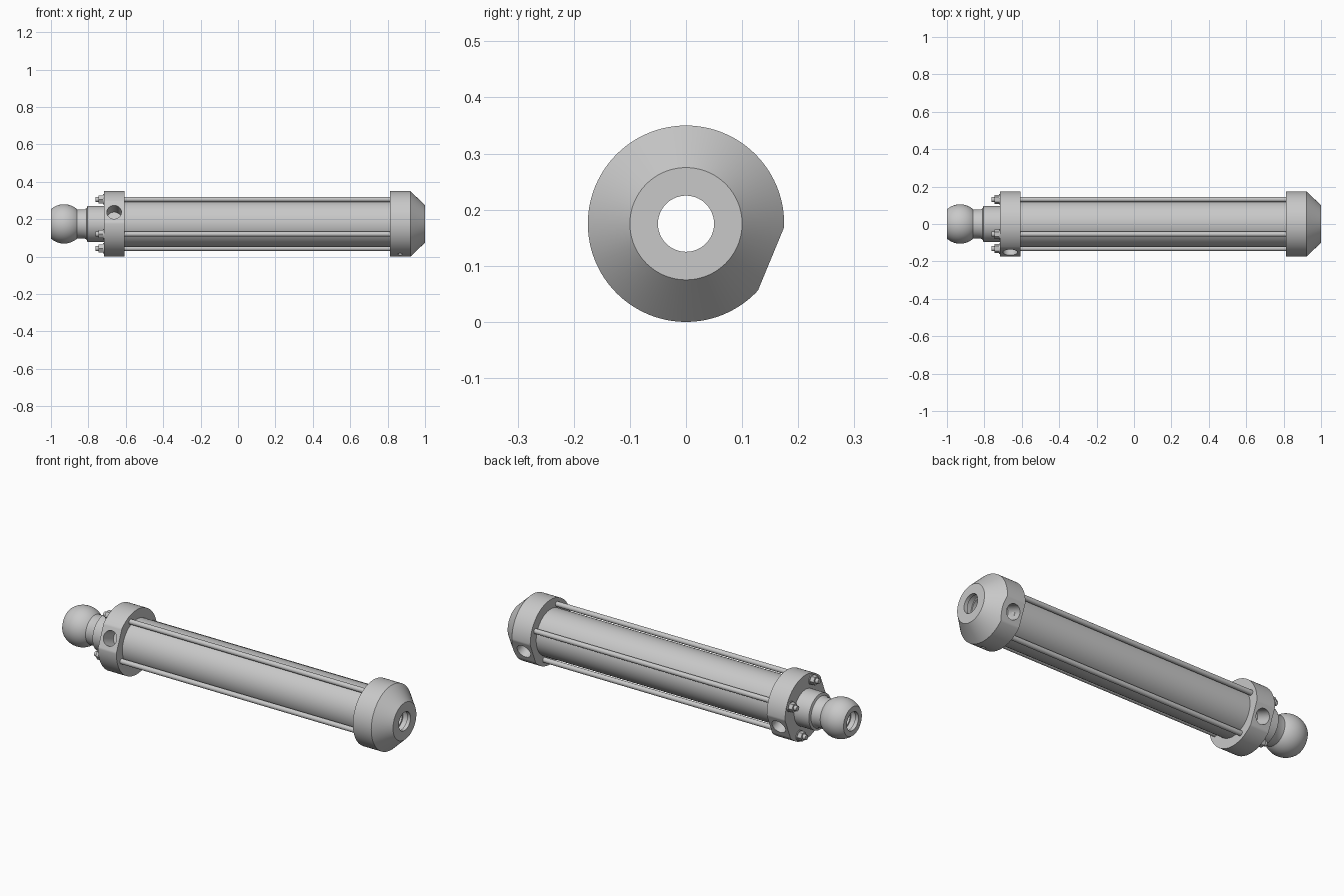
import bpy, bmesh, math
from mathutils import Vector, Matrix

if bpy.data.objects.get("Cube"):
    bpy.data.objects.remove(bpy.data.objects["Cube"])

AXIS_Z = 0.175      # height of the cylinder axis
RIM = 0.175         # radius of head and cap
BORE = 0.05
ROD_R = 0.142       # tie rod circle
TILT = math.radians(22.5)

steel = bpy.data.materials.new("steel_grey")
steel.use_nodes = True
GREY = (0.58, 0.58, 0.58, 1)
steel.diffuse_color = GREY
steel.node_tree.nodes["Principled BSDF"].inputs["Base Color"].default_value = GREY


def finish(name, bm):
    bmesh.ops.recalc_face_normals(bm, faces=bm.faces)
    mesh = bpy.data.meshes.new(name)
    bm.to_mesh(mesh)
    bm.free()
    mesh.materials.append(steel)
    ob = bpy.data.objects.new(name, mesh)
    bpy.context.collection.objects.link(ob)
    return ob


def smooth(ob):
    bpy.ops.object.select_all(action='DESELECT')
    ob.select_set(True)
    bpy.context.view_layer.objects.active = ob
    bpy.ops.object.shade_smooth_by_angle(angle=math.radians(30))


def lathe(name, profile, sides=96):
    """Spin a closed (x, radius) outline around the long axis."""
    bm = bmesh.new()
    rings = []
    for i in range(sides):
        a = math.tau * i / sides
        rings.append([bm.verts.new((x, r * math.cos(a), AXIS_Z + r * math.sin(a)))
                      for x, r in profile])
    n = len(profile)
    for i in range(sides):
        p, q = rings[i], rings[(i + 1) % sides]
        for j in range(n):
            k = (j + 1) % n
            bm.faces.new((p[j], p[k], q[k], q[j]))
    return finish(name, bm)


def rod(name, x0, x1, radius, sides, y, z):
    bm = bmesh.new()
    place = (Matrix.Translation(((x0 + x1) / 2, y, AXIS_Z + z))
             @ Matrix.Rotation(math.pi / 2, 4, 'Y'))
    bmesh.ops.create_cone(bm, cap_ends=True, segments=sides, radius1=radius,
                          radius2=radius, depth=x1 - x0, matrix=place)
    smooth(finish(name, bm))


def radial_cutter(x, angle, start, radius=None):
    """Drill along a radius, or a block that mills a flat when radius is None."""
    d = Vector((0, math.cos(angle), math.sin(angle)))
    length = 0.2
    place = (Matrix.Translation(Vector((x, 0, AXIS_Z)) + d * (start + length / 2))
             @ d.to_track_quat('Z', 'Y').to_matrix().to_4x4())
    bm = bmesh.new()
    if radius:
        bmesh.ops.create_cone(bm, cap_ends=True, segments=40, radius1=radius,
                              radius2=radius, depth=length, matrix=place)
    else:
        bmesh.ops.create_cube(bm, size=1,
                              matrix=place @ Matrix.Diagonal((0.5, 0.5, length, 1)))
    ob = finish("cutter", bm)
    ob.hide_render = True
    return ob


def cut(ob, cutters):
    bpy.context.view_layer.objects.active = ob
    for c in cutters:
        m = ob.modifiers.new("cut", 'BOOLEAN')
        m.operation = 'DIFFERENCE'
        m.solver = 'EXACT'
        m.object = c
        bpy.ops.object.modifier_apply(modifier=m.name)
        bpy.data.objects.remove(c)
    smooth(ob)


# Barrel
smooth(lathe("barrel", [(-0.62, 0.124), (0.83, 0.124), (0.83, 0.1), (-0.62, 0.1)]))

# Head with two opposite flats and ports
head = lathe("head", [(-0.717, RIM), (-0.607, RIM), (-0.607, BORE), (-0.717, BORE)])
cutters = []
for a in (-TILT, math.pi - TILT):
    cutters += [radial_cutter(-0.662, a, 0.164), radial_cutter(-0.662, a, 0.07, 0.039)]
cut(head, cutters)

# Tapered end cap with one flat, a port and a small drain hole
cap = lathe("end_cap", [(0.812, RIM), (0.922, RIM), (1.0, 0.1), (1.0, BORE),
                        (0.98, BORE), (0.98, 0.058), (0.95, 0.058), (0.95, BORE),
                        (0.812, BORE)])
cut(cap, [radial_cutter(0.867, -TILT, 0.164),
          radial_cutter(0.867, -TILT, 0.07, 0.039),
          radial_cutter(0.867, -TILT - math.pi / 2, 0.14, 0.012)])

# Collar, neck and truncated ball as one turned rod end
BALL_X, BALL_R, HALF = -0.93, 0.105, 0.07
outline = [(-1.0, BORE)]
for i in range(25):
    x = BALL_X - HALF + 2 * HALF * i / 24
    outline.append((x, math.sqrt(BALL_R ** 2 - (x - BALL_X) ** 2)))
outline += [(-0.82, 0.078), (-0.809, 0.084), (-0.805, 0.097), (-0.71, 0.097),
            (-0.71, BORE), (-0.95, BORE), (-0.95, 0.058), (-0.98, 0.058), (-0.98, BORE)]
smooth(lathe("ball_rod_end", outline))

# Four tie rods with hex nuts and washers
for i in range(4):
    a = TILT + i * math.pi / 2
    y, z = ROD_R * math.cos(a), ROD_R * math.sin(a)
    rod(f"tie_rod_{i + 1}", -0.762, 0.83, 0.0135, 24, y, z)
    rod(f"washer_{i + 1}", -0.722, -0.712, 0.028, 24, y, z)
    rod(f"nut_{i + 1}", -0.745, -0.72, 0.025, 6, y, z)
